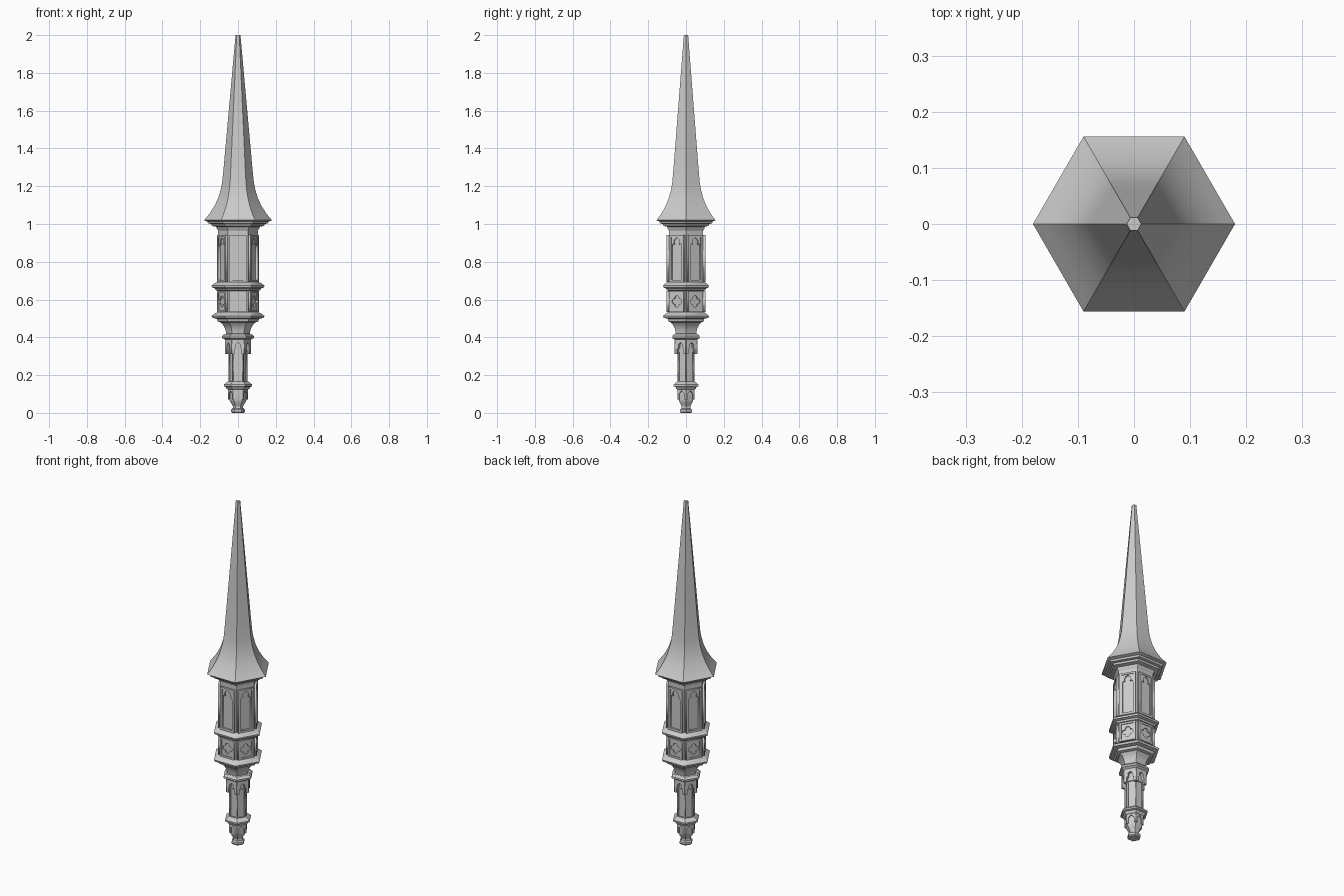
import bpy, bmesh
from math import cos, sin, pi, sqrt, radians
from mathutils import Matrix, Vector

if "Cube" in bpy.data.objects:
    bpy.data.objects.remove(bpy.data.objects["Cube"])

APO = sqrt(3) / 2


def hex_loft(name, profile):
    """Six-sided solid through (circumradius, z) rings, corners on the x axis."""
    bm = bmesh.new()
    rings = [[bm.verts.new((r * cos(k * pi / 3), r * sin(k * pi / 3), z)) for k in range(6)]
             for r, z in profile]
    for a, b in zip(rings, rings[1:]):
        for k in range(6):
            j = (k + 1) % 6
            bm.faces.new((a[k], a[j], b[j], b[k]))
    bm.faces.new(rings[0][::-1])
    bm.faces.new(rings[-1])
    me = bpy.data.meshes.new(name)
    bm.to_mesh(me)
    bm.free()
    ob = bpy.data.objects.new(name, me)
    bpy.context.collection.objects.link(ob)
    bpy.context.view_layer.objects.active = ob
    ob.select_set(True)
    bpy.ops.object.shade_smooth_by_angle(angle=radians(25))
    ob.select_set(False)
    return ob


def plates(name, loops, apothem, depth, z):
    """Pierced flat plate from 2D outlines, repeated on all six faces."""
    cu = bpy.data.curves.new(name, 'CURVE')
    cu.dimensions = '2D'
    cu.fill_mode = 'BOTH'
    cu.extrude = depth / 2
    for pts in loops:
        sp = cu.splines.new('POLY')
        sp.points.add(len(pts) - 1)
        for p, (x, y) in zip(sp.points, pts):
            p.co = (x, y, 0, 1)
        sp.use_cyclic_u = True
    tmp = bpy.data.objects.new(name + "_outline", cu)
    bpy.context.collection.objects.link(tmp)
    dg = bpy.context.evaluated_depsgraph_get()
    me = bpy.data.meshes.new_from_object(tmp.evaluated_get(dg))
    bpy.data.objects.remove(tmp)
    for k in range(6):
        a = pi / 6 + k * pi / 3
        n = Vector((cos(a), sin(a), 0))
        t = Vector((0, 0, 1)).cross(n)
        m = Matrix((t, (0, 0, 1), n)).transposed().to_4x4()
        m.translation = n * (apothem - depth / 2) + Vector((0, 0, z))
        ob = bpy.data.objects.new(f"{name}_{k + 1}", me)
        bpy.context.collection.objects.link(ob)
        ob.matrix_world = m


def rect(w, y0, y1):
    return [(-w, y0), (w, y0), (w, y1), (-w, y1)]


def mirror(half):
    """Right half outline, bottom to top, mirrored across x = 0."""
    return half + [(-x, y) for x, y in reversed(half) if x > 1e-6]


def quatrefoil(cy, off, r):
    pts = []
    for q in range(4):
        c = q * pi / 2
        for i in range(9):
            a = c + radians(-100 + 25 * i)
            pts.append((off * cos(c) + r * cos(a), cy + off * sin(c) + r * sin(a)))
    return pts


# Spire roof with flared eaves
hex_loft("spire_roof", [
    (.16, 1.012), (.18, 1.02), (.163, 1.04), (.147, 1.06), (.122, 1.10), (.104, 1.14),
    (.092, 1.18), (.084, 1.22), (.075, 1.31), (.049, 1.60), (.013, 2.0)])

# Cornice under the eaves
hex_loft("cornice", [
    (.104, .965), (.112, .975), (.115, .985), (.138, .99), (.142, 1.0), (.158, 1.003), (.163, 1.015)])

# Upper and middle walls, with string courses between them
hex_loft("upper_wall", [(.105, .68), (.105, .985)])
hex_loft("upper_string_course", [
    (.105, .645), (.118, .65), (.122, .659), (.138, .664), (.14, .674), (.122, .688), (.105, .694)])
hex_loft("middle_wall", [(.105, .52), (.105, .66)])
hex_loft("lower_string_course", [
    (.09, .478), (.108, .484), (.112, .498), (.136, .503), (.14, .514), (.12, .528), (.105, .534)])

# Corbel flare carrying the turret
hex_loft("corbel", [
    (.062, .415), (.064, .43), (.070, .45), (.080, .467), (.096, .482), (.098, .492)])
hex_loft("corbel_ring", [
    (.066, .385), (.072, .39), (.084, .396), (.084, .406), (.072, .417), (.06, .42)])

# Slim stem and its foot
hex_loft("stem", [(.046, .14), (.046, .40)])
hex_loft("stem_ring", [
    (.052, .122), (.060, .128), (.064, .137), (.075, .141), (.075, .150), (.060, .162), (.046, .17)])
hex_loft("foot", [
    (.032, 0), (.037, .006), (.037, .018), (.028, .024), (.027, .034), (.034, .048),
    (.042, .06), (.045, .07), (.045, .13)])

# Tall window panels: frame plus trefoil arched head
plates("window_frame", [rect(.045, 0, .25), rect(.033, .012, .24)], .102, .016, .692)
trefoil = mirror([(.029, .01), (.029, .188), (.027, .200), (.020, .205), (.014, .200),
                  (.018, .210), (.017, .220), (.010, .229), (0, .236)])
plates("window_tracery", [rect(.034, .008, .242), trefoil], .098, .012, .692)

# Square panels with quatrefoil tracery
plates("square_frame", [rect(.045, 0, .11), rect(.034, .01, .10)], .102, .016, .535)
plates("square_tracery", [rect(.035, .008, .102), quatrefoil(.055, .017, .0135)],
       .098, .012, .535)

# Hanging arcade at the stem head and stem corner ribs
arch = mirror([(.034, 0), (.034, .075)])
arcade = [(-.033, .08), (-.033, 0), (-.019, 0), (-.019, .026), (-.012, .034), (-.012, .05), (0, .06),
          (.012, .05), (.012, .034), (.019, .026), (.019, 0), (.033, 0), (.033, .08)]
plates("stem_arcade", [arcade], .060, .018, .312)
plates("stem_panel_frame", [rect(.024, 0, .17), rect(.016, .008, .16)], .045, .01, .162)

# Small arcade on the foot
foot_arcade = [(-.026, .056), (-.026, 0), (-.016, 0), (-.016, .03), (0, .046),
               (.016, .03), (.016, 0), (.026, 0), (.026, .056)]
plates("foot_arcade", [foot_arcade], .046, .012, .072)
